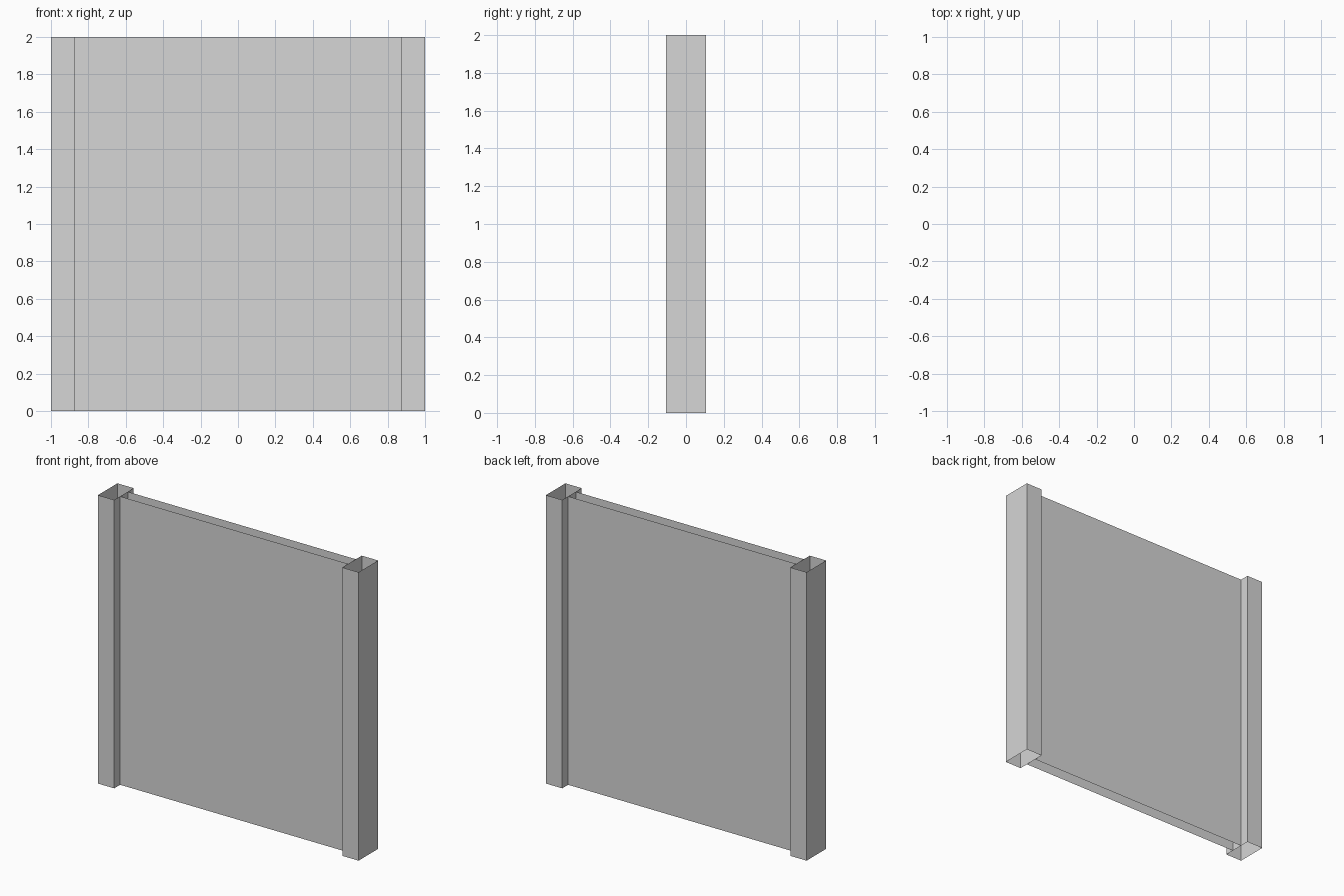
import bpy
import bmesh

if "Cube" in bpy.data.objects:
    bpy.data.objects.remove(bpy.data.objects["Cube"])

grey = bpy.data.materials.new("light grey")
grey.diffuse_color = (0.67, 0.67, 0.67, 1)
grey.use_nodes = True
grey.node_tree.nodes["Principled BSDF"].inputs["Base Color"].default_value = grey.diffuse_color

HEIGHT = 2.0
INNER = 0.875   # inner face of the posts
POST_Y = 0.107  # half depth of the posts
PANEL_Y = 0.042 # half depth of the panel


def wall(name, outline, closed):
    """Vertical sheets raised from a plan outline, open at top and bottom."""
    bm = bmesh.new()
    low = [bm.verts.new((x, y, 0)) for x, y in outline]
    high = [bm.verts.new((x, y, HEIGHT)) for x, y in outline]
    n = len(outline)
    for i in range(n if closed else n - 1):
        j = (i + 1) % n
        bm.faces.new((low[i], low[j], high[j], high[i]))
    mesh = bpy.data.meshes.new(name)
    bm.to_mesh(mesh)
    bm.free()
    mesh.materials.append(grey)
    obj = bpy.data.objects.new(name, mesh)
    bpy.context.collection.objects.link(obj)
    return obj


# Hollow square posts at both ends
for name, x0, x1 in (("left_post", -1, -INNER), ("right_post", INNER, 1)):
    wall(name, [(x0, -POST_Y), (x1, -POST_Y), (x1, POST_Y), (x0, POST_Y)], True)

# Front and back panel sheets between the posts
wall("front_panel", [(-INNER, -PANEL_Y), (INNER, -PANEL_Y)], False)
wall("back_panel", [(INNER, PANEL_Y), (-INNER, PANEL_Y)], False)
